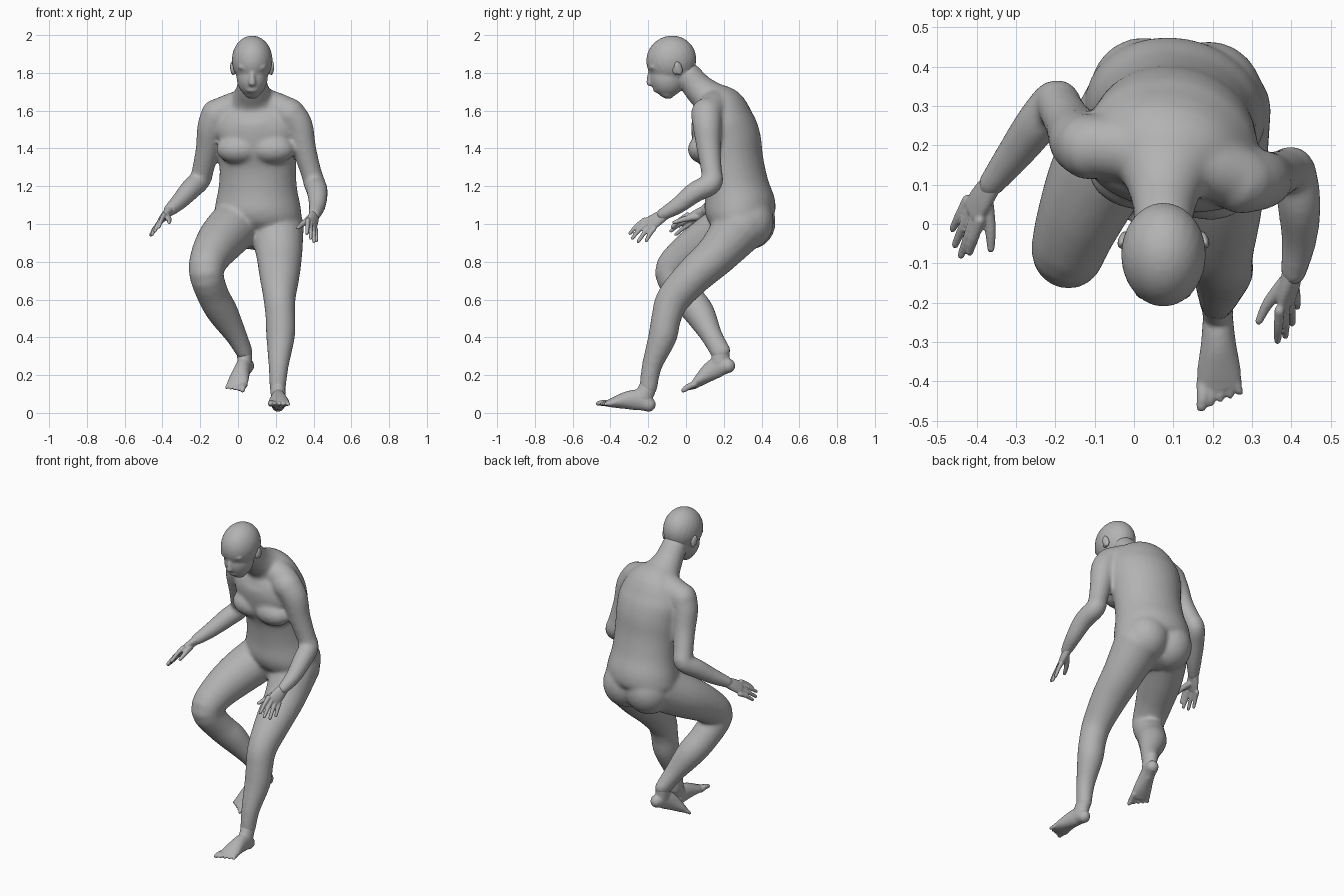
import bpy, bmesh
from math import cos, sin, tau
from mathutils import Vector, Matrix, Euler

cube = bpy.data.objects.get("Cube")
if cube:
    bpy.data.objects.remove(cube)

skin = bpy.data.materials.new("plain grey")
skin.use_nodes = True
skin.diffuse_color = (0.45, 0.45, 0.45, 1)
skin.node_tree.nodes["Principled BSDF"].inputs["Base Color"].default_value = skin.diffuse_color


def spline(points, steps=4):
    """Smooth every column of a list of (x, y, z, width, depth) sections."""
    rows = [tuple(p) if len(p) == 5 else tuple(p) + (p[3],) for p in points]
    out = []
    for i in range(len(rows) - 1):
        a, b, c, d = rows[max(i - 1, 0)], rows[i], rows[i + 1], rows[min(i + 2, len(rows) - 1)]
        for k in range(steps):
            t = k / steps
            out.append([q + t / 2 * (r - p + t * (2 * p - 5 * q + 4 * r - s + t * (3 * (q - r) + s - p)))
                        for p, q, r, s in zip(a, b, c, d)])
    return out + [list(rows[-1])]


def tube(bm, points, side=(1, 0, 0), sides=20):
    """Loft ellipses along a path and round off both ends."""
    rows = spline(points)
    pos = [Vector(r[:3]) for r in rows]
    last = len(rows) - 1
    rings = []
    for i, r in enumerate(rows):
        t = (pos[min(i + 1, last)] - pos[max(i - 1, 0)]).normalized()
        rings.append((pos[i], t, r[3], r[4]))
    for end, sign in ((0, -1), (-1, 1)):
        p, t, w, d = rings[end]
        caps = [(p + t * sign * min(w, d) * sin(a), t, w * cos(a), d * cos(a)) for a in (0.5, 1.0, 1.4)]
        rings = caps[::-1] + rings if sign < 0 else rings + caps
    loops = []
    for p, t, w, d in rings:
        u = Vector(side)
        u = (u - t * u.dot(t)).normalized()
        v = t.cross(u)
        loops.append([bm.verts.new(p + u * w * cos(tau * k / sides) + v * d * sin(tau * k / sides))
                      for k in range(sides)])
    for a, b in zip(loops, loops[1:]):
        for k in range(sides):
            n = (k + 1) % sides
            bm.faces.new((a[k], a[n], b[n], b[k]))
    bm.faces.new(loops[0][::-1])
    bm.faces.new(loops[-1])


def blob(bm, centre, size, turn=(0, 0, 0)):
    m = Matrix.Translation(centre) @ Euler(turn).to_matrix().to_4x4() @ Matrix.Diagonal((*size, 1))
    bmesh.ops.create_uvsphere(bm, u_segments=24, v_segments=16, radius=1, matrix=m)


def finish(bm, name, voxel, relax):
    """Fuse overlapping volumes into one soft skin."""
    bmesh.ops.recalc_face_normals(bm, faces=bm.faces)
    mesh = bpy.data.meshes.new(name)
    bm.to_mesh(mesh)
    bm.free()
    mesh.materials.append(skin)
    ob = bpy.data.objects.new(name, mesh)
    bpy.context.collection.objects.link(ob)
    fuse = ob.modifiers.new("fuse", 'REMESH')
    fuse.mode, fuse.voxel_size, fuse.use_smooth_shade = 'VOXEL', voxel, True
    soft = ob.modifiers.new("soften", 'SMOOTH')
    soft.factor, soft.iterations = 0.5, relax


# Torso, turned so the left shoulder leads
body = bmesh.new()
tube(body, [(.1, .3, .97, .17, .11), (.105, .292, 1.03, .228, .172), (.105, .285, 1.1, .227, .187),
            (.105, .267, 1.2, .208, .17), (.105, .245, 1.32, .205, .165), (.1, .22, 1.43, .215, .178),
            (.095, .195, 1.53, .22, .17), (.09, .175, 1.61, .185, .14), (.08, .12, 1.67, .115, .095),
            (.077, .065, 1.72, .085, .08), (.075, .01, 1.79, .075, .07)], side=(.97, -.2, 0), sides=32)
tube(body, [(-.12, .2, 1.58, .078), (0, .19, 1.62, .085), (.08, .17, 1.635, .087),
            (.18, .15, 1.62, .085), (.28, .115, 1.585, .078)], side=(0, 0, 1))
# Chest and seat
blob(body, (.09, .122, 1.5), (.21, .088, .14), (0, 0, -.16))
for x, y in ((.18, .098), (.005, .125)):
    blob(body, (x, y, 1.395), (.122, .088, .078), (0, 0, -.16))
for x, y in ((.025, .335), (.19, .325)):
    blob(body, (x, y, 1.01), (.138, .14, .145))

# Arms
tube(body, [(.27, .11, 1.585, .085), (.32, .112, 1.52, .077), (.35, .12, 1.4, .064), (.385, .135, 1.28, .056),
            (.405, .135, 1.215, .058), (.42, .05, 1.17, .056), (.42, -.04, 1.10, .046), (.405, -.125, 1.05, .034)])
tube(body, [(-.11, .195, 1.58, .085), (-.14, .21, 1.51, .077), (-.16, .245, 1.4, .064), (-.185, .29, 1.29, .058),
            (-.2, .31, 1.235, .058), (-.25, .25, 1.185, .056), (-.31, .17, 1.12, .046), (-.365, .1, 1.07, .034)])

# Legs
tube(body, [(.205, .29, .99, .145), (.218, .165, .84, .123, .113), (.22, .035, .72, .106, .1),
            (.22, -.07, .6, .085, .09), (.225, -.105, .5, .079), (.225, -.125, .4, .076),
            (.215, -.18, .25, .054), (.21, -.2, .13, .043, .048)])
tube(body, [(.0, .28, 1.01, .138), (-.085, .135, .92, .128), (-.145, .0, .83, .107), (-.168, -.075, .74, .092),
            (-.13, .0, .62, .085), (-.08, .07, .53, .082), (-.01, .135, .41, .058), (.035, .185, .32, .044, .055)])
finish(body, "body", .01, 14)

# Head, bowed forward
head = bmesh.new()
blob(head, (.075, -.078, 1.868), (.108, .134, .128), (.5, 0, 0))
blob(head, (.075, -.095, 1.78), (.083, .096, .108), (-.1, 0, 0))
blob(head, (.075, -.105, 1.695), (.044, .044, .03), (-.4, 0, 0))
tube(head, [(.075, .035, 1.75, .075, .07), (.075, -.03, 1.81, .07)])
tube(head, [(.075, -.185, 1.81, .014), (.075, -.193, 1.77, .015), (.075, -.195, 1.745, .02, .015)])
blob(head, (.075, -.155, 1.71), (.034, .02, .014))
for s in (-1, 1):
    blob(head, (.075 + s * .04, -.176, 1.83), (.034, .018, .016))
finish(head, "head", .007, 6)

for name, s in (("left_ear", 1), ("right_ear", -1)):
    ear = bmesh.new()
    blob(ear, (.075 + s * .104, -.04, 1.825), (.011, .021, .038), (.3, 0, s * .35))
    blob(ear, (.075 + s * .096, -.055, 1.815), (.014, .016, .025))
    finish(ear, name, .005, 2)


def hand(name, wrist, knuckle, across, tips, thumb):
    """Palm, four fingers fanned from index to little finger, and a thumb."""
    bm = bmesh.new()
    wrist, knuckle, across = Vector(wrist), Vector(knuckle), Vector(across)
    mid = wrist.lerp(knuckle, .55)
    tube(bm, [(*wrist, .03, .026), (*mid, .04, .022), (*knuckle, .042, .016)], side=across)
    for i, tip in enumerate(tips):
        base = knuckle + across * (i - 1.5) / 1.5
        tip = Vector(tip)
        bend = base.lerp(tip, .55) + Vector((0, 0, .006))
        tube(bm, [(*base, .0135), (*bend, .012), (*tip, .0095)], sides=10)
    tube(bm, [(*p, r) for p, r in zip(thumb, (.021, .015, .01))], sides=10)
    finish(bm, name, .005, 2)


hand("left_hand", (.405, -.11, 1.053), (.39, -.195, .998), (.02, .025, -.024),
     [(.365, -.297, .95), (.385, -.284, .925), (.402, -.252, .908), (.415, -.21, .912)],
     [(.385, -.15, 1.03), (.342, -.2, 1.0), (.318, -.247, .98)])
hand("right_hand", (-.36, .107, 1.073), (-.408, .035, 1.022), (-.016, .027, -.026),
     [(-.418, -.072, .985), (-.44, -.08, .963), (-.455, -.053, .945), (-.461, -.012, .942)],
     [(-.378, .06, 1.04), (-.366, -.01, 1.025), (-.364, -.063, 1.008)])


def foot(name, heel, forward, ankle, inner):
    """Foot lofted from heel to ball, with five toes; inner is the big toe's side."""
    bm = bmesh.new()
    f = Vector(forward).normalized()
    s = f.cross((0, 0, 1)).normalized()
    u = s.cross(f)

    def at(along, up, across=0):
        return Vector(heel) + f * along + u * up + s * across * inner

    sole = [(.04, .043, .037, .039), (.09, .06, .039, .055), (.15, .053, .045, .049),
            (.21, .036, .055, .033), (.25, .024, .056, .02)]
    tube(bm, [(*at(a, h), w, d) for a, h, w, d in sole], side=s)
    tube(bm, [(*ankle, .04, .046), (*at(.075, .075), .039, .05)])
    for i in range(5):
        r = .017 if i == 0 else .0125
        x = .042 - i * .022
        tube(bm, [(*at(.24, .022, x), r), (*at(.28 - i * .006, .022, x), r),
                  (*at(.305 - i * .009, .016, x * 1.12), r * .8)], sides=10)
    finish(bm, name, .006, 4)


foot("left_foot", (.212, -.163, -.004), (.02, -1, .125), (.21, -.197, .145), 1)
foot("right_foot", (.066, .275, .225), (-.27, -.85, -.38), (.033, .185, .33), -1)
